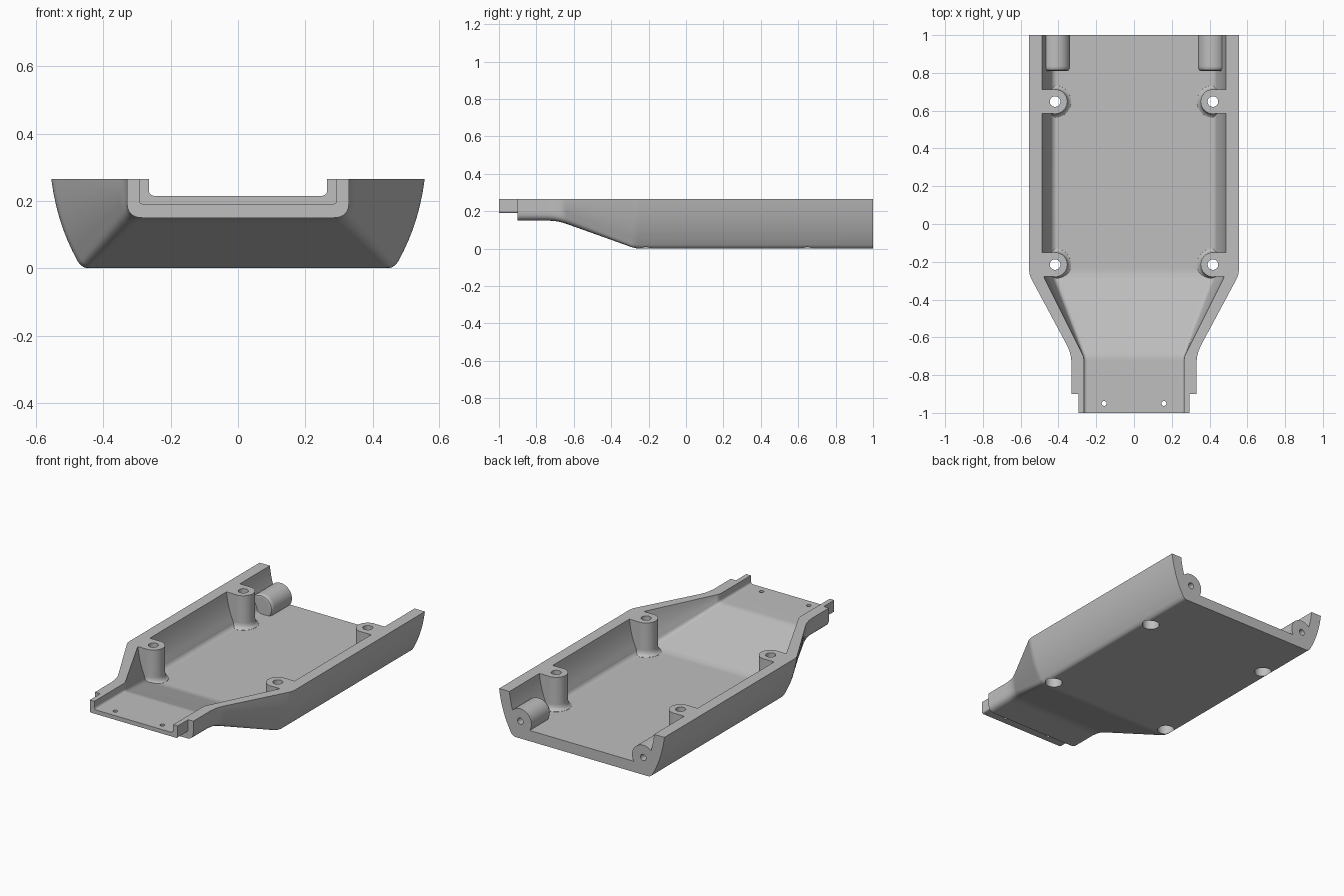
import bpy, bmesh, math
from mathutils import Matrix, Vector

cube = bpy.data.objects.get("Cube")
if cube:
    bpy.data.objects.remove(cube, do_unlink=True)

RIM = 0.265

grey = bpy.data.materials.new("plain_grey")
grey.use_nodes = True
colour = (0.52, 0.52, 0.52, 1)
grey.diffuse_color = colour
grey.node_tree.nodes["Principled BSDF"].inputs["Base Color"].default_value = colour


def make_object(name, bm):
    bmesh.ops.recalc_face_normals(bm, faces=bm.faces[:])
    mesh = bpy.data.meshes.new(name)
    bm.to_mesh(mesh)
    bm.free()
    obj = bpy.data.objects.new(name, mesh)
    bpy.context.collection.objects.link(obj)
    mesh.materials.append(grey)
    return obj


def bezier(a, b, c, steps):
    a, b, c = Vector(a), Vector(b), Vector(c)
    return [a.lerp(b, i / steps).lerp(b.lerp(c, i / steps), i / steps)
            for i in range(steps + 1)]


def half_section(corner, side, top):
    """Rounded lower corner, then a bowed side up to the given height."""
    points = bezier(*corner, 5) + bezier(corner[2], *side, 7)[1:]
    if top > RIM:
        points.append(Vector((side[1][0], top)))
    return points


def loft(name, sections):
    """Skin a list of (y, half section) stations, mirrored across x."""
    bm = bmesh.new()
    rings = []
    for y, half in sections:
        outline = [(p.x, p.y) for p in half] + [(-p.x, p.y) for p in reversed(half)]
        rings.append([bm.verts.new((x, y, z)) for x, z in outline])
    for a, b in zip(rings, rings[1:]):
        for i in range(len(a)):
            j = (i + 1) % len(a)
            bm.faces.new((a[i], a[j], b[j], b[i]))
    bm.faces.new(rings[0])
    bm.faces.new(rings[-1])
    return make_object(name, bm)


def blend(a, b, t):
    return [p.lerp(q, t) for p, q in zip(a, b)]


def lathe(name, profile, location, along_y=False, sides=40):
    """Solid of revolution from (radius, height) pairs."""
    bm = bmesh.new()
    rings = []
    for r, h in profile:
        rings.append([bm.verts.new((r * math.cos(k * math.tau / sides),
                                    r * math.sin(k * math.tau / sides), h))
                      for k in range(sides)])
    for a, b in zip(rings, rings[1:]):
        for i in range(sides):
            j = (i + 1) % sides
            bm.faces.new((a[i], a[j], b[j], b[i]))
    bm.faces.new(rings[0])
    bm.faces.new(rings[-1])
    if along_y:
        bm.transform(Matrix.Rotation(-math.pi / 2, 4, "X"))
    bm.transform(Matrix.Translation(location))
    return make_object(name, bm)


def block(name, centre, size):
    bm = bmesh.new()
    bmesh.ops.create_cube(bm, size=1)
    bm.transform(Matrix.Translation(centre) @ Matrix.Diagonal((*size, 1)))
    return make_object(name, bm)


def apply_modifiers(obj):
    bpy.context.view_layer.update()
    graph = bpy.context.evaluated_depsgraph_get()
    mesh = bpy.data.meshes.new_from_object(obj.evaluated_get(graph))
    obj.modifiers.clear()
    obj.data = mesh


def subtract(target, cutter):
    mod = target.modifiers.new("cut", "BOOLEAN")
    mod.operation = "DIFFERENCE"
    mod.solver = "EXACT"
    mod.object = cutter
    apply_modifiers(target)
    bpy.data.objects.remove(cutter, do_unlink=True)


# Outer body: wide hull, tapered ramp, neck and stepped tongue
wide = half_section([(0.445, 0), (0.463, 0), (0.476, 0.02)],
                    [(0.538, 0.13), (0.555, RIM)], RIM)
neck = half_section([(0.285, 0.15), (0.33, 0.15), (0.33, 0.195)],
                    [(0.33, 0.23), (0.33, RIM)], RIM)
tongue = half_section([(0.283, 0.19), (0.295, 0.19), (0.295, 0.202)],
                      [(0.295, 0.23), (0.295, RIM)], RIM)
ramp = [(-0.25, 0), (-0.27, 0.015), (-0.29, 0.05), (-0.64, 0.885),
        (-0.67, 0.945), (-0.70, 0.98), (-0.74, 1)]
tray = loft("tray", [(1, wide)] + [(y, blend(wide, neck, t)) for y, t in ramp]
            + [(-0.9, neck), (-0.9, tongue), (-1, tongue)])

# Inner cavity, open at the rim and at both ends
inner_wide = half_section([(0.405, 0.065), (0.435, 0.065), (0.441, 0.095)],
                          [(0.476, 0.17), (0.486, RIM)], 0.31)
inner_neck = half_section([(0.247, 0.215), (0.265, 0.215), (0.265, 0.233)],
                          [(0.265, 0.25), (0.265, RIM)], 0.31)
inner_ramp = [(-0.24, 0), (-0.26, 0.012), (-0.285, 0.05), (-0.685, 0.955),
              (-0.70, 0.985), (-0.72, 1)]
cavity = loft("cavity", [(1.05, inner_wide)]
              + [(y, blend(inner_wide, inner_neck, t)) for y, t in inner_ramp]
              + [(-1.05, inner_neck)])

# Screw posts and rear bosses stay solid by being left out of the cavity
POSTS = [(s * 0.418, y) for s in (-1, 1) for y in (-0.215, 0.648)]
for x, y in POSTS:
    subtract(cavity, lathe("post", [(0.09, 0.03), (0.085, 0.066), (0.075, 0.072),
                                    (0.068, 0.083), (0.065, 0.1), (0.065, 0.35)], (x, y, 0)))
    subtract(cavity, block("post_web", (math.copysign(0.47, x), y, 0.2),
                           (0.1, 0.128, 0.32)))
for s in (-1, 1):
    subtract(cavity, lathe("rear_boss", [(0.058, 0), (0.068, 0.004), (0.074, 0.014),
                                         (0.075, 0.025), (0.075, 0.3)],
                           (s * 0.413, 0.81, 0.105), along_y=True))
subtract(tray, cavity)

# Screw holes with wide recesses underneath
for x, y in POSTS:
    subtract(tray, lathe("screw_hole", [(0.048, -0.05), (0.048, 0.12),
                                        (0.028, 0.12), (0.028, 0.35)], (x, y, 0)))

# Rear boss holes and small tongue holes
for s in (-1, 1):
    subtract(tray, lathe("boss_hole", [(0.019, 0), (0.019, 0.3)],
                         (s * 0.413, 0.86, 0.105), along_y=True, sides=24))
    subtract(tray, lathe("tongue_hole", [(0.013, 0), (0.013, 0.3)],
                         (s * 0.158, -0.95, 0.1), sides=24))

# Soft shading with crisp edges
bpy.ops.object.select_all(action="DESELECT")
tray.select_set(True)
bpy.context.view_layer.objects.active = tray
bpy.ops.object.shade_smooth_by_angle(angle=math.radians(30))
weighted = tray.modifiers.new("weighted_normals", "WEIGHTED_NORMAL")
weighted.keep_sharp = True
